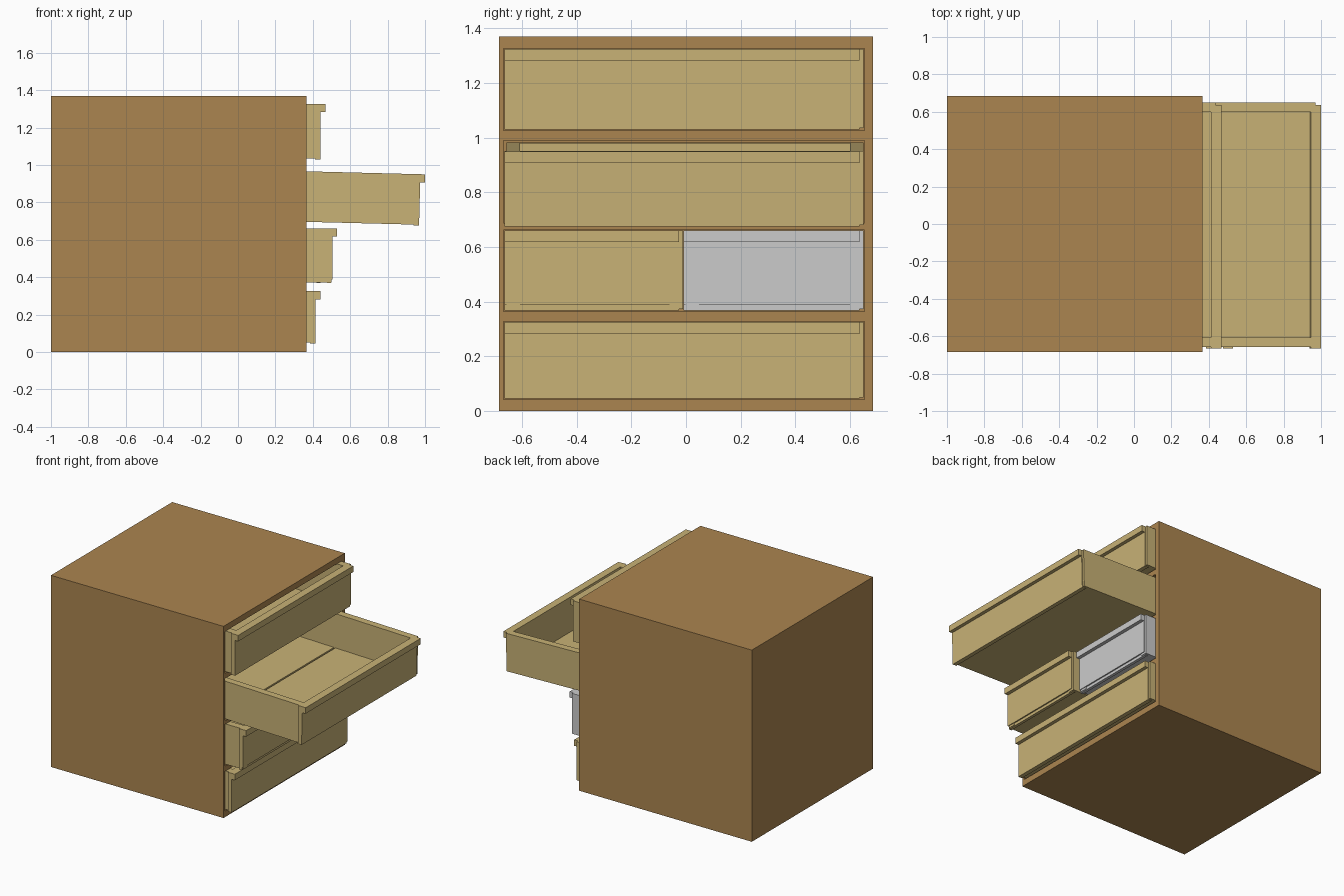
import bpy, bmesh, math
from mathutils import Matrix

if "Cube" in bpy.data.objects:
    bpy.data.objects.remove(bpy.data.objects["Cube"])


def material(name, rgb):
    m = bpy.data.materials.new(name)
    m.diffuse_color = (*rgb, 1)
    m.use_nodes = True
    m.node_tree.nodes["Principled BSDF"].inputs["Base Color"].default_value = m.diffuse_color
    return m


WOOD = material("cabinet_wood", (0.41, 0.235, 0.08))
TAN = material("drawer_wood", (0.58, 0.445, 0.18))


def add_box(bm, x, y, z):
    """Box from (min, max) ranges."""
    size = [b - a for a, b in (x, y, z)]
    mid = [(a + b) / 2 for a, b in (x, y, z)]
    bmesh.ops.create_cube(bm, size=1, matrix=Matrix.Translation(mid) @ Matrix.Diagonal((*size, 1)))


def add_profile(bm, points, y0, y1):
    """Extrude an x-z outline along y."""
    face = bm.faces.new([bm.verts.new((x, y0, z)) for x, z in points])
    new = bmesh.ops.extrude_face_region(bm, geom=[face])["geom"]
    verts = [v for v in new if isinstance(v, bmesh.types.BMVert)]
    bmesh.ops.translate(bm, verts=verts, vec=(0, y1 - y0, 0))


def finish(bm, name, mat=None):
    bmesh.ops.recalc_face_normals(bm, faces=bm.faces)
    mesh = bpy.data.meshes.new(name)
    bm.to_mesh(mesh)
    bm.free()
    obj = bpy.data.objects.new(name, mesh)
    bpy.context.collection.objects.link(obj)
    if mat:
        mesh.materials.append(mat)
    return obj


# Cabinet: solid block with four drawer openings cut in from +x
bm = bmesh.new()
add_box(bm, (-1, 0.365), (-0.685, 0.685), (0, 1.37))
cabinet = finish(bm, "cabinet", WOOD)

bm = bmesh.new()
for z0, z1 in ((0.043, 0.327), (0.364, 0.663), (0.688, 0.99), (1.027, 1.327)):
    add_box(bm, (-0.96, 0.5), (-0.667, 0.653), (z0, z1))
cutter = finish(bm, "opening_cutter", WOOD)
cutter.hide_render = True
cutter.hide_set(True)
cut = cabinet.modifiers.new("openings", "BOOLEAN")
cut.operation = "DIFFERENCE"
cut.solver = "EXACT"
cut.object = cutter


def drawer(name, front, top, h, y0, y1, mat, tilt=0, foot=0.0):
    """Open tray; local origin is the top front edge of its lip."""
    bm = bmesh.new()
    length, wall, left, right = 1.3, 0.05, y0 + 0.008, y1
    # front panel with overhanging lip and set-back foot
    outline = [(0, 0), (0, -0.043), (-0.025, -0.043), (-0.025, -h + foot)]
    if foot:
        outline.append((-0.034, -h + foot))
        outline.append((-0.034, -h))
    else:
        outline.append((-0.025, -h))
    outline += [(-0.055, -h), (-0.055, 0)]
    add_profile(bm, outline, y0, y1 - 0.015)
    # side walls and back wall
    for a, b in ((left, left + wall), (right - wall, right)):
        add_box(bm, (-length, -0.03), (a, b), (-h + 0.005, 0))
    inner = (left + wall, right - wall)
    add_box(bm, (-length, -length + wall), inner, (-h + 0.005, 0))
    # base and two floor boards with a narrow joint
    add_box(bm, (-length + wall, -0.055), inner, (-h + 0.005, -h + 0.015))
    mid = -length / 2
    for xr in ((-length + wall, mid - 0.006), (mid + 0.006, -0.055)):
        add_box(bm, xr, inner, (-h + 0.015, -h + 0.03))
    obj = finish(bm, name, mat)
    obj.location = (front, 0, top)
    obj.rotation_euler.y = math.radians(tilt)


# Drawers, top to bottom; the second sags when pulled out, the third row is split
drawer("top_drawer", 0.467, 1.325, 0.295, -0.665, 0.65, TAN)
drawer("open_drawer", 1.0, 0.95, 0.275, -0.665, 0.65, TAN, tilt=1.45)
drawer("half_drawer_left", 0.53, 0.661, 0.293, -0.665, -0.011, TAN, foot=0.02)
drawer("half_drawer_right", 0.475, 0.661, 0.293, -0.01, 0.65, None, foot=0.02)
drawer("bottom_drawer", 0.44, 0.325, 0.28, -0.665, 0.65, TAN)
